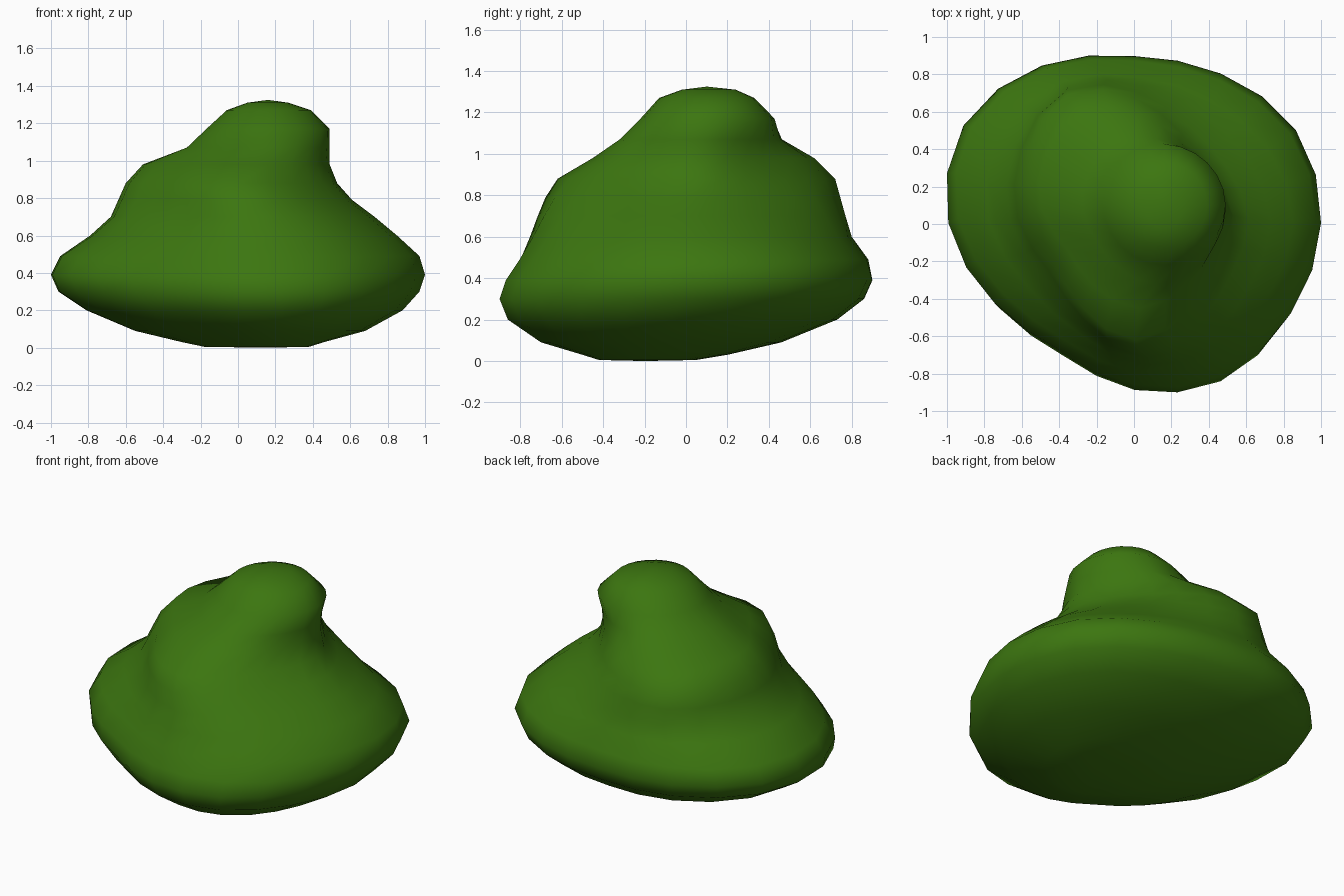
import bpy, bmesh, math

if "Cube" in bpy.data.objects:
    bpy.data.objects.remove(bpy.data.objects["Cube"])

SEGMENTS = 24

# Outline radii every 30 degrees, counter-clockwise from +x
RIM = [1.0, 1.0, .93, .9, .98, 1.05, .99, .86, .79, .87, .95, .97]
BODY = [.53, .48, .5, .62, .74, .68, .6, .51, .57, .66, .58, .52]
KNOB = [1.0] * 12

# Height, then x and y extents of each level, then blend 0 rim, 1 body, 2 knob
LEVELS = [
    (0.005, -.18, .38, -.42, .05, 0),
    (0.03, -.30, .46, -.50, .20, 0),
    (0.09, -.55, .68, -.70, .46, 0),
    (0.20, -.81, .88, -.86, .73, 0),
    (0.30, -.96, .97, -.90, .86, 0),
    (0.39, -1.0, 1.0, -.87, .90, 0),
    (0.49, -.95, .97, -.81, .88, .1),
    (0.60, -.79, .85, -.76, .80, .35),
    (0.70, -.68, .73, -.72, .77, .6),
    (0.79, -.64, .61, -.68, .745, .85),
    (0.88, -.60, .53, -.62, .72, 1),
    (0.98, -.51, .49, -.45, .62, 1.1),
    (1.07, -.28, .49, -.32, .47, 1.5),
    (1.17, -.17, .49, -.22, .43, 1.9),
    (1.27, -.06, .39, -.13, .33, 2),
    (1.31, .05, .27, -.02, .24, 2),
]


def radius(table, t):
    """Smooth periodic interpolation of an outline, t in turns."""
    f = t * len(table)
    i = math.floor(f)
    u = f - i
    a, b, c, d = (table[(i + k) % len(table)] for k in (-1, 0, 1, 2))
    return b + .5 * u * (c - a + u * (2*a - 5*b + 4*c - d + u * (3*(b - c) + d - a)))


def unit_outline(table):
    """Outline points scaled to fill -1..1 on both axes."""
    pts = []
    for s in range(SEGMENTS):
        t = s / SEGMENTS
        r = radius(table, t)
        pts.append((r * math.cos(math.tau * t), r * math.sin(math.tau * t)))
    lo = [min(p[k] for p in pts) for k in (0, 1)]
    hi = [max(p[k] for p in pts) for k in (0, 1)]
    return [[2 * (p[k] - lo[k]) / (hi[k] - lo[k]) - 1 for k in (0, 1)] for p in pts]


shapes = [unit_outline(t) for t in (RIM, BODY, KNOB)]
bm = bmesh.new()

# Stack the cross-sections of the bush
rings = []
for z, x0, x1, y0, y1, blend in LEVELS:
    i = min(int(blend), 1)
    w = blend - i
    ring = []
    for p, q in zip(shapes[i], shapes[i + 1]):
        u = p[0] + (q[0] - p[0]) * w
        v = p[1] + (q[1] - p[1]) * w
        ring.append(bm.verts.new(((x0 + x1 + u * (x1 - x0)) / 2,
                                  (y0 + y1 + v * (y1 - y0)) / 2, z)))
    rings.append(ring)

# Skin between neighbouring levels
for a, b in zip(rings, rings[1:]):
    for s in range(SEGMENTS):
        n = (s + 1) % SEGMENTS
        bm.faces.new((a[s], a[n], b[n], b[s]))

# Rounded caps at bottom and top
for ring, tip in ((rings[0], (.14, -.2, 0)), (rings[-1], (.16, .1, 1.325))):
    centre = bm.verts.new(tip)
    for s in range(SEGMENTS):
        bm.faces.new((ring[s], ring[(s + 1) % SEGMENTS], centre))
bmesh.ops.recalc_face_normals(bm, faces=bm.faces[:])
for f in bm.faces:
    f.smooth = True

mesh = bpy.data.meshes.new("bush")
bm.to_mesh(mesh)
bm.free()
bush = bpy.data.objects.new("bush", mesh)
bpy.context.collection.objects.link(bush)

leaf = bpy.data.materials.new("leaf green")
leaf.diffuse_color = (.045, .18, .005, 1)
leaf.use_nodes = True
leaf.node_tree.nodes["Principled BSDF"].inputs["Base Color"].default_value = leaf.diffuse_color
mesh.materials.append(leaf)
